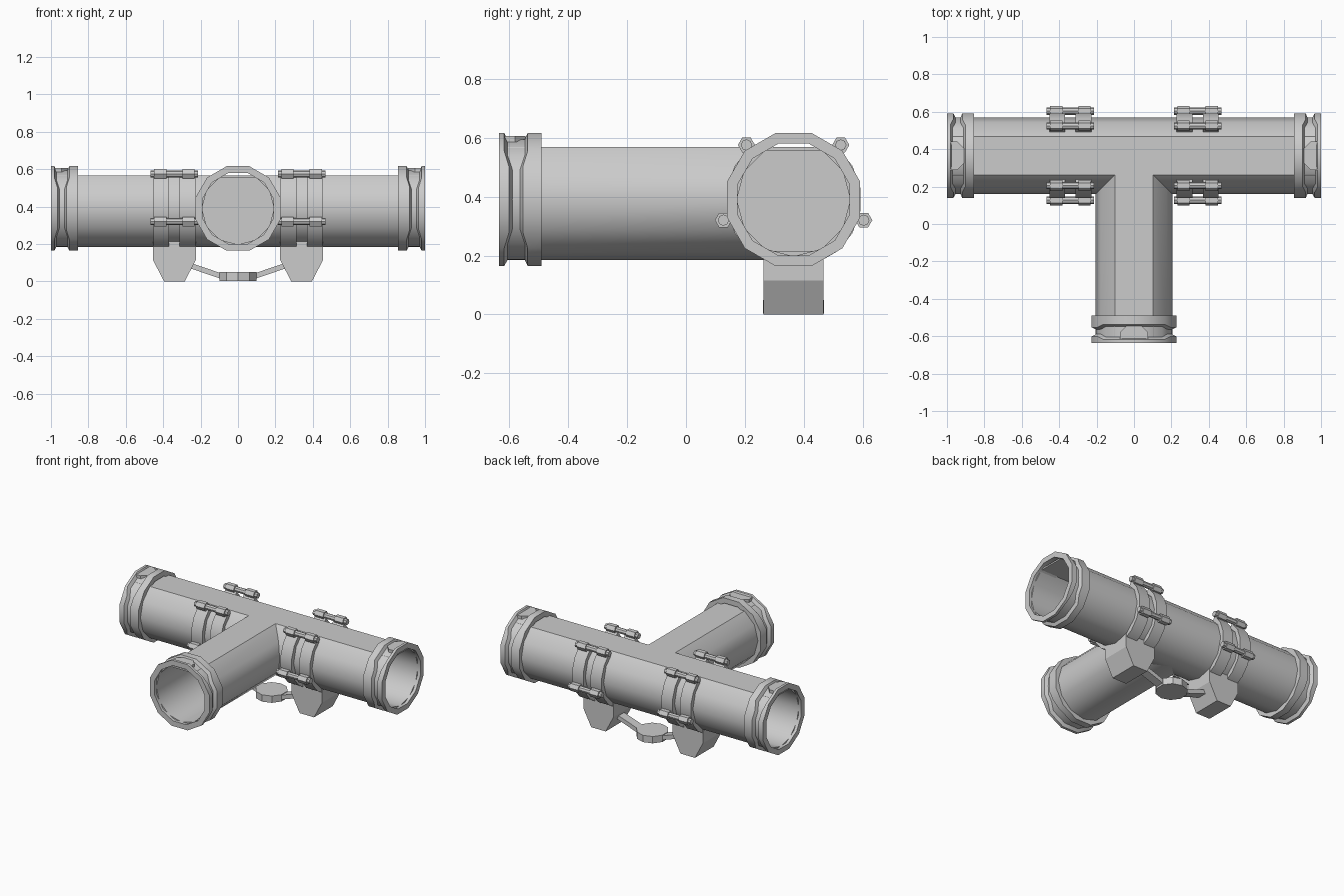
import bpy, bmesh, math
from mathutils import Vector

if "Cube" in bpy.data.objects:
    bpy.data.objects.remove(bpy.data.objects["Cube"])

YC, ZC, R = 0.365, 0.39, 0.205   # main pipe axis and radius
rad = math.radians


def finish(bm, name, smooth=35):
    bmesh.ops.recalc_face_normals(bm, faces=bm.faces)
    me = bpy.data.meshes.new(name)
    bm.to_mesh(me)
    bm.free()
    ob = bpy.data.objects.new(name, me)
    bpy.context.collection.objects.link(ob)
    if smooth:
        bpy.ops.object.select_all(action='DESELECT')
        ob.select_set(True)
        bpy.context.view_layer.objects.active = ob
        bpy.ops.object.shade_smooth_by_angle(angle=rad(smooth))
    return ob


def loft(bm, rings, cap_start=True, cap_end=True, loop=False):
    vs = [[bm.verts.new(p) for p in ring] for ring in rings]
    n = len(vs[0])
    pairs = list(zip(vs, vs[1:])) + ([(vs[-1], vs[0])] if loop else [])
    for a, b in pairs:
        for i in range(n):
            j = (i + 1) % n
            bm.faces.new((a[i], a[j], b[j], b[i]))
    if cap_start and not loop:
        bm.faces.new(vs[0])
    if cap_end and not loop:
        bm.faces.new(vs[-1])


# Twelve-sided pipe section with the top corner cut to a flat strip
section = [(R * math.cos(rad(a)), R * math.sin(rad(a))) for a in range(0, 360, 30) if a != 90]


def main_ring(x, s=1.0):
    return [(x, YC + u * s, ZC + v * s) for u, v in section]


def branch_ring(y, s=1.0):
    return [(u * s, y, ZC + v * s) for u, v in section]


# Main pipe with deep recesses at both mouths
bm = bmesh.new()
loft(bm, [main_ring(-.3, .94), main_ring(-.98, .94), main_ring(-.98), main_ring(.98),
          main_ring(.98, .94), main_ring(.3, .94)])
finish(bm, "main_pipe")

# Branch pipe, mitred onto the main pipe
bm = bmesh.new()
mitre = [(u, YC - abs(u), ZC + v) for u, v in section]
loft(bm, [branch_ring(-.08, .94), branch_ring(-.615, .94), branch_ring(-.615), mitre], cap_end=False)
finish(bm, "branch_pipe")


def mouth(kind):
    """Maps (depth from mouth, across, up) to a pipe end."""
    if kind == "front":
        return lambda t, u, v: (u, -.635 + t, ZC + v)
    s = 1 if kind == "right" else -1
    return lambda t, u, v: (s * (1 - t), YC + u, ZC + v)


def collar(kind):
    P = mouth(kind)
    # (depth, apothem, flange swelling factor)
    prof = [(0, .19, 0), (0, .226, 0), (.018, .226, 1), (.030, .204, 1),
            (.088, .204, -1), (.098, .226, -1), (.145, .226, 0), (.145, .19, 0)]
    rings = []
    for t, ap, k in prof:
        ring = []
        for i in range(24):
            a = rad(15 * i)
            r = ap / math.cos(rad((15 * i + 15) % 30 - 15))
            w = .016 if abs(math.cos(a)) > .85 else 0
            ring.append(P(t + k * w, r * math.cos(a), r * math.sin(a)))
        rings.append(ring)
    bm = bmesh.new()
    loft(bm, rings, loop=True)
    finish(bm, kind + "_collar")
    # Tapered locking tab on top of the collar
    bm = bmesh.new()
    loft(bm, [[P(.014, -.075, v), P(.014, .075, v), P(.055, .075, v), P(.09, .04, v),
               P(.09, -.04, v), P(.055, -.075, v)] for v in (.195, .216)])
    finish(bm, kind + "_collar_tab", 0)


for kind in ("left", "right", "front"):
    collar(kind)


def prism(bm, x0, x1, y, z, r, n=6):
    loft(bm, [[(x, y + r * math.cos(2 * math.pi * i / n), z + r * math.sin(2 * math.pi * i / n))
               for i in range(n)] for x in (x0, x1)])


for s, side in ((-1, "left"), (1, "right")):
    # Pair of open clamp bands running under the pipe
    bm = bmesh.new()
    for x0, x1 in ((.228, .312), (.368, .452)):
        rings = []
        for a in range(-230, 51, 20):
            c, d = math.cos(rad(a)), math.sin(rad(a))
            rings.append([(s * x, YC + r * c, ZC + r * d)
                          for x, r in ((x0, .195), (x1, .195), (x1, .23), (x0, .23))])
        loft(bm, rings)
    finish(bm, side + "_clamp_bands")

    # Hinge pins with knuckles on both bands
    bm = bmesh.new()
    for m in (-1, 1):
        for dy, dz in ((.16, .185), (.238, -.07)):
            y, z = YC + m * dy, ZC + dz
            prism(bm, s * .213, s * .467, y, z, .019, 8)
            prism(bm, s * .232, s * .298, y, z, .029)
            prism(bm, s * .382, s * .448, y, z, .029)
    finish(bm, side + "_clamp_pins", 0)

    # Tapered foot under the clamp
    bm = bmesh.new()
    outline = [(.285, 0), (.395, 0), (.455, .115), (.455, .215), (.225, .215), (.225, .115)]
    loft(bm, [[(s * x, y, z) for x, z in outline] for y in (.263, .467)])
    finish(bm, side + "_foot", 0)

    # Sloping arm from the foot to the centre disc
    bm = bmesh.new()
    loft(bm, [[(s * x, YC + dy, z + dz) for dy, dz in
               ((-.03, -.015), (.03, -.015), (.03, .015), (-.03, .015))]
              for x, z in ((.08, .025), (.27, .09))])
    finish(bm, side + "_arm", 0)

# Centre disc joining the arms
bm = bmesh.new()
loft(bm, [[(.103 * math.cos(rad(36 * i + 18)), YC + .103 * math.sin(rad(36 * i + 18)), z)
           for i in range(10)] for z in (.003, .05)])
finish(bm, "centre_disc", 0)
